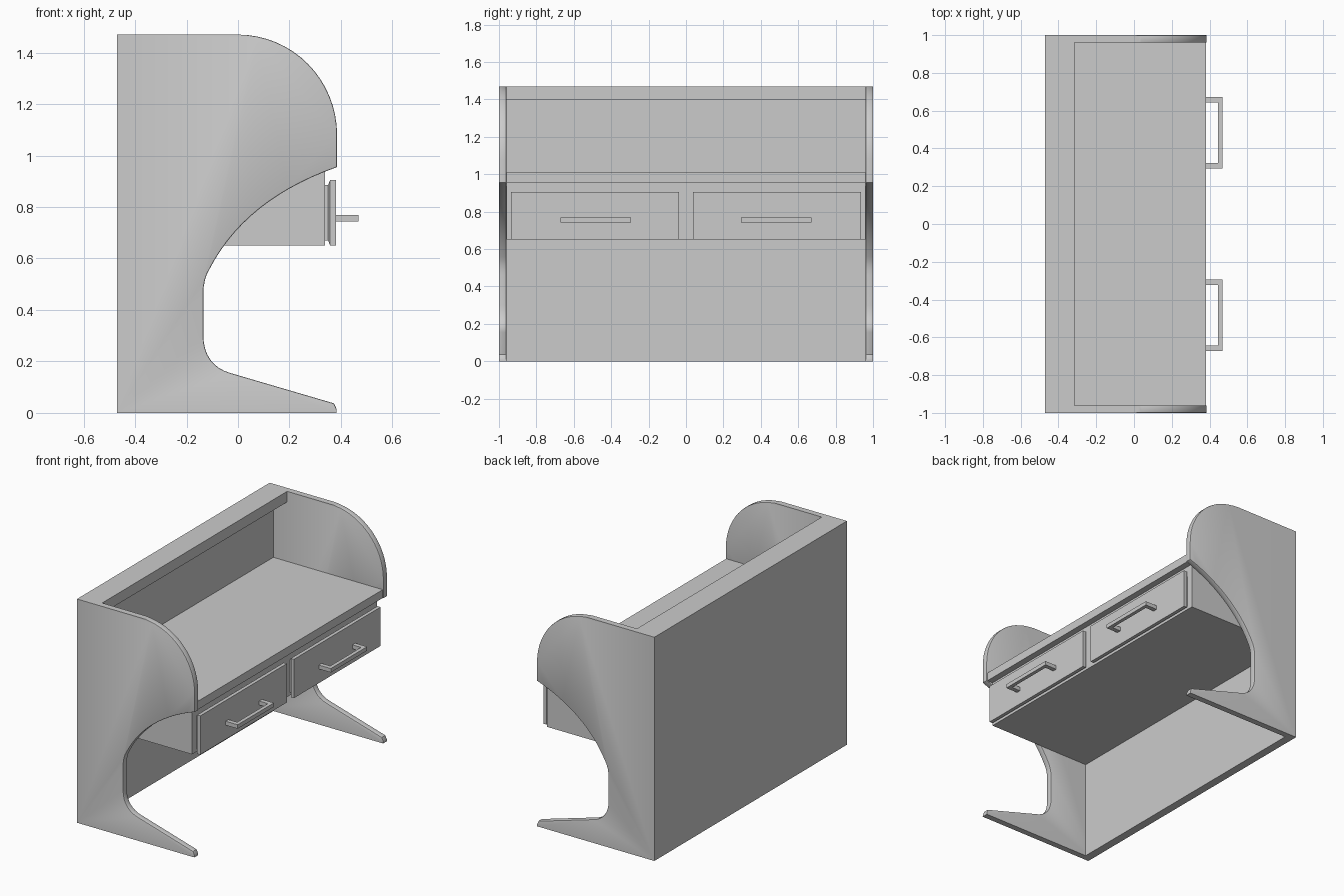
import bpy, bmesh
from math import sin, cos, pi
from mathutils import Vector

if "Cube" in bpy.data.objects:
    bpy.data.objects.remove(bpy.data.objects["Cube"])


def finish(name, bm, smooth=False):
    bmesh.ops.recalc_face_normals(bm, faces=bm.faces)
    me = bpy.data.meshes.new(name)
    bm.to_mesh(me)
    bm.free()
    ob = bpy.data.objects.new(name, me)
    bpy.context.collection.objects.link(ob)
    if smooth:
        bpy.ops.object.select_all(action='DESELECT')
        ob.select_set(True)
        bpy.context.view_layer.objects.active = ob
        bpy.ops.object.shade_smooth_by_angle(angle=0.6)
    return ob


def box(name, x0, x1, y0, y1, z0, z1):
    bm = bmesh.new()
    bmesh.ops.create_cube(bm, size=1)
    for v in bm.verts:
        v.co = Vector((x1 if v.co.x > 0 else x0,
                       y1 if v.co.y > 0 else y0,
                       z1 if v.co.z > 0 else z0))
    return finish(name, bm)


def prism(points, offset):
    bm = bmesh.new()
    face = bm.faces.new([bm.verts.new(p) for p in points])
    ext = bmesh.ops.extrude_face_region(bm, geom=[face], use_keep_orig=True)
    bmesh.ops.translate(bm, vec=offset,
                        verts=[g for g in ext['geom'] if isinstance(g, bmesh.types.BMVert)])
    return bm


def bezier(a, c, b, n):
    return [tuple((1-t)**2*a[k] + 2*t*(1-t)*c[k] + t*t*b[k] for k in (0, 1))
            for t in (i/n for i in range(n+1))]


# Side panel outline in x-z
outline = [(-0.47, 0), (0.383, 0), (0.383, 0.015), (0.373, 0.037)]
outline += bezier((-0.03, 0.155), (-0.132, 0.185), (-0.135, 0.30), 8)
outline += bezier((-0.135, 0.46), (-0.135, 0.52), (-0.11, 0.56), 4)
outline += bezier((-0.11, 0.56), (0.03, 0.83), (0.385, 0.955), 14)[1:]
outline += [(0.385*cos(a), 1.08 + 0.39*sin(a)) for a in (i*pi/2/16 for i in range(17))]
outline += [(-0.47, 1.47)]

# Side panels with softened front rims
for side, label in ((-1, "left"), (1, "right")):
    bm = prism([(x, side*0.96, z) for x, z in outline], (0, side*0.04, 0))
    rim = []
    for e in bm.edges:
        a, b = (v.co for v in e.verts)
        m = (a + b) / 2
        if abs(a.y - b.y) < 1e-4 and m.x > -0.3 and m.z > 0.01 and m.z < 1.469:
            rim.append(e)
    bmesh.ops.bevel(bm, geom=rim, offset=0.005, segments=2, profile=0.5, affect='EDGES')
    finish(label + "_side_panel", bm, True)

# Carcass
box("back_panel", -0.47, -0.415, -0.96, 0.96, 0, 1.40)
box("top_rail", -0.47, -0.315, -0.96, 0.96, 1.40, 1.47)
box("desktop", -0.415, 0.38, -0.96, 0.96, 0.955, 1.01)
box("drawer_case", -0.415, 0.338, -0.96, 0.96, 0.65, 0.955)

# Drawer fronts (stepped, chamfered behind) and pull handles
for s, label in ((-1, "left"), (1, "right")):
    bm = bmesh.new()
    rings = []
    for x, i in ((0.336, 0.02), (0.350, 0.02), (0.358, 0), (0.381, 0)):
        rings.append([bm.verts.new((x, s*y, z)) for y, z in
                      ((0.037+i, 0.65+i), (0.936-i, 0.65+i),
                       (0.936-i, 0.905-i), (0.037+i, 0.905-i))])
    for r, q in zip(rings, rings[1:]):
        for k in range(4):
            bm.faces.new((r[k], r[(k+1) % 4], q[(k+1) % 4], q[k]))
    bm.faces.new(rings[0])
    bm.faces.new(rings[-1])
    finish(label + "_drawer_front", bm)

    pull = [(0.38, 0.295), (0.468, 0.295), (0.468, 0.672), (0.38, 0.672),
            (0.38, 0.643), (0.444, 0.643), (0.444, 0.324), (0.38, 0.324)]
    finish(label + "_handle", prism([(x, s*y, 0.743) for x, y in pull], (0, 0, 0.026)))
